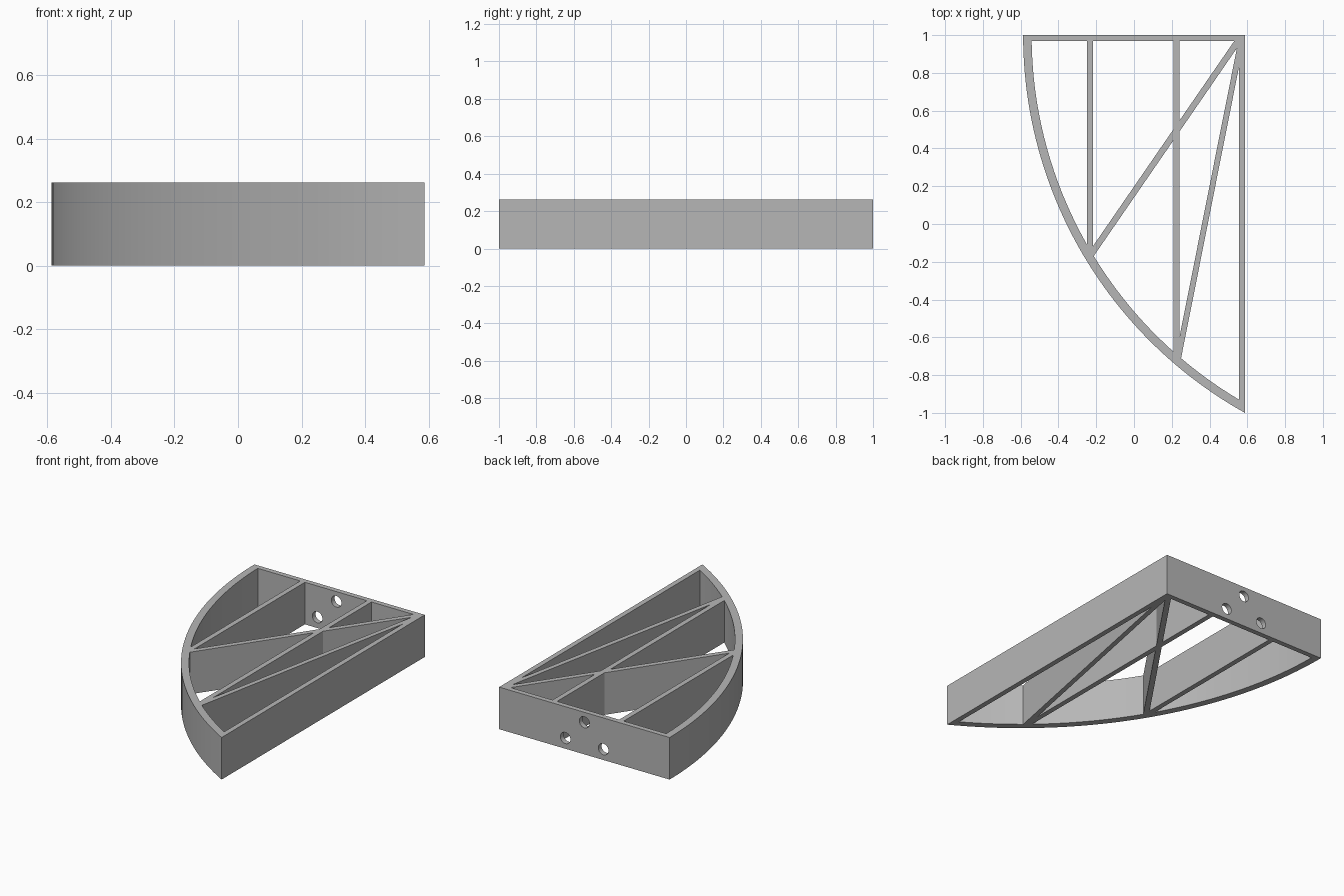
import bpy
import bmesh
import math
from mathutils import Vector

if "Cube" in bpy.data.objects:
    bpy.data.objects.remove(bpy.data.objects["Cube"], do_unlink=True)

HEIGHT = 0.262
HALF_X = 0.587
WALL = 0.032
RADIUS = 2.29               # outer radius of the curved wall
RIM = 0.045                 # thickness of the curved wall
CENTRE_X = RADIUS - HALF_X  # arc centre lies on the line y = 1

grey = bpy.data.materials.new("plain grey")
grey.use_nodes = True
colour = (0.47, 0.47, 0.47, 1)
grey.diffuse_color = colour
grey.node_tree.nodes["Principled BSDF"].inputs["Base Color"].default_value = colour


def extrude_outline(name, outline):
    """Upright prism standing on the ground from a 2D outline."""
    bm = bmesh.new()
    base = bm.faces.new([bm.verts.new((x, y, 0)) for x, y in outline])
    top = bmesh.ops.extrude_face_region(bm, geom=[base])["geom"]
    verts = [v for v in top if isinstance(v, bmesh.types.BMVert)]
    bmesh.ops.translate(bm, verts=verts, vec=(0, 0, HEIGHT))
    bmesh.ops.recalc_face_normals(bm, faces=bm.faces)
    mesh = bpy.data.meshes.new(name)
    bm.to_mesh(mesh)
    bm.free()
    mesh.materials.append(grey)
    obj = bpy.data.objects.new(name, mesh)
    bpy.context.collection.objects.link(obj)
    return obj


def strut(name, start, end, width):
    """Straight full-height wall along a centre line."""
    a, b = Vector(start), Vector(end)
    side = (b - a).normalized().orthogonal() * width / 2
    return extrude_outline(name, [a + side, b + side, b - side, a - side])


def arc(radius, steps=48):
    """Points from the back edge round to the straight side."""
    sweep = math.acos((CENTRE_X - HALF_X) / radius)
    return [(CENTRE_X - radius * math.cos(sweep * i / steps),
             1 - radius * math.sin(sweep * i / steps)) for i in range(steps + 1)]


def boolean(target, tool, operation):
    mod = target.modifiers.new(operation.title(), "BOOLEAN")
    mod.operation = operation
    mod.solver = "EXACT"
    mod.object = tool
    bpy.context.view_layer.objects.active = target
    bpy.ops.object.modifier_apply(modifier=mod.name)
    bpy.data.objects.remove(tool, do_unlink=True)


# Curved rim
frame = extrude_outline("ribbed_frame", arc(RADIUS) + arc(RADIUS - RIM)[::-1])

# Straight walls, parallel ribs and diagonal braces
side_x = HALF_X - WALL / 2
back_y = 1 - WALL / 2
parts = [
    strut("back_wall", (-HALF_X + 0.01, back_y), (HALF_X, back_y), WALL),
    strut("side_wall", (side_x, -0.96), (side_x, 1), WALL),
    strut("outer_rib", (-0.233, -0.185), (-0.233, 0.985), WALL),
    strut("inner_rib", (0.226, -0.72), (0.226, 0.985), WALL),
    strut("long_brace", (-0.23, -0.165), (0.562, 0.985), 0.033),
    strut("steep_brace", (0.233, -0.715), (0.567, 0.965), 0.03),
]
for part in parts:
    boolean(frame, part, "UNION")

# Three round holes through the back wall
for x, z in [(0, 0.2), (-0.131, 0.067), (0.131, 0.067)]:
    bpy.ops.mesh.primitive_cylinder_add(
        vertices=32, radius=0.035, depth=0.2,
        location=(x, 1, z), rotation=(math.pi / 2, 0, 0))
    cutter = bpy.context.object
    cutter.hide_render = True
    cutter.data.materials.append(grey)
    boolean(frame, cutter, "DIFFERENCE")

# Smooth curves, crisp corners
bpy.ops.object.select_all(action="DESELECT")
frame.select_set(True)
bpy.context.view_layer.objects.active = frame
bpy.ops.object.shade_smooth_by_angle(angle=math.radians(25))
